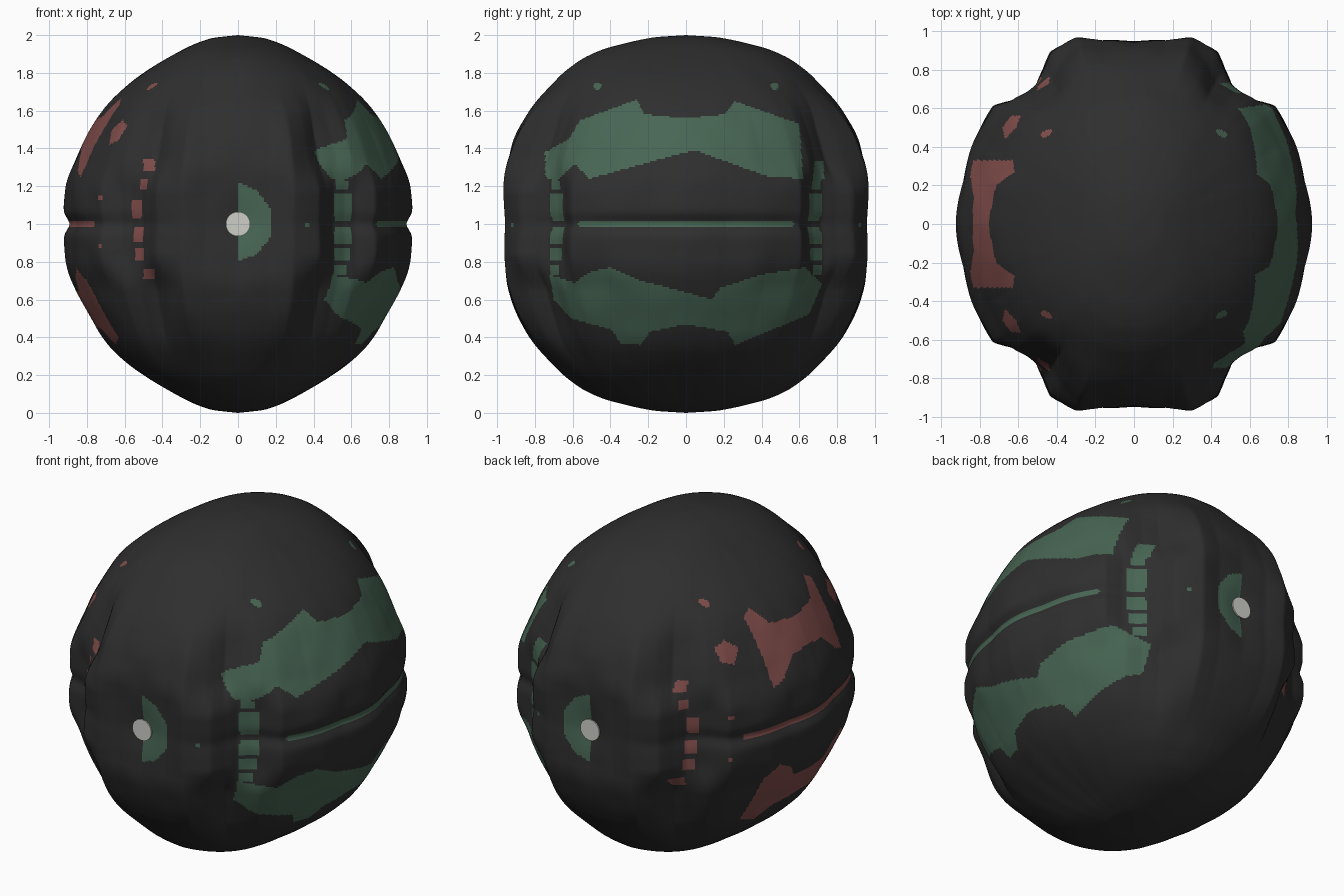
import bpy, math
from mathutils import Vector, noise

if "Cube" in bpy.data.objects:
    bpy.data.objects.remove(bpy.data.objects["Cube"])

def material(name, rgb):
    m = bpy.data.materials.new(name)
    m.diffuse_color = (*rgb, 1)
    m.use_nodes = True
    m.node_tree.nodes["Principled BSDF"].inputs["Base Color"].default_value = m.diffuse_color
    return m

DARK = material("charcoal", (0.028, 0.028, 0.028))
GREEN = material("muted green", (0.064, 0.132, 0.088))
RED = material("muted red", (0.22, 0.075, 0.07))
WHITE = material("off white", (0.62, 0.62, 0.58))

def interp(table, t):
    for (a, u), (b, v) in zip(table, table[1:]):
        if t <= b:
            return u + (v - u) * (t - a) / (b - a)
    return table[-1][1]

def smooth(table, t):
    w = min(.05, (1 - t) * .3)
    return sum(interp(table, abs(t + k * w)) for k in (-1, -.5, 0, .5, 1)) / 5

def step(lo, hi, t):
    t = min(1, max(0, (t - lo) / (hi - lo)))
    return t * t * (3 - 2 * t)

# Radius profiles: width and depth against height
WIDTH = [(0, .93), (.24, .91), (.37, .855), (.5, .785), (.62, .71), (.72, .61),
         (.8, .505), (.87, .39), (.95, .24), (.985, .14), (1, 0)]
DEPTH = [(0, .945), (.3, .955), (.47, .905), (.62, .82), (.75, .70), (.84, .61),
         (.92, .465), (.97, .27), (.99, .16), (1, 0)]
# Outline by angle at the waist, and at the height of the painted bands
WAIST = [(0, .93), (14, .918), (28, .94), (40, .955), (46, .897), (50, .884),
         (55, .886), (59.5, .93), (64, .99), (73, 1.01), (80, .965), (90, .945)]
BAND = [(0, .925), (28, .91), (40, .925), (47, .92), (53, .885), (60, .87),
        (66, .935), (73, .99), (80, .96), (90, .95)]

def radius(a, h, z):
    c, s = abs(math.cos(a)), abs(math.sin(a))
    deg = math.degrees(math.atan2(s, c))
    r = interp(WAIST, deg)
    r += (interp(BAND, deg) - r) * step(.15, .36, h)
    plain = 1 / math.sqrt((c / .93) ** 2 + (s / .95) ** 2)
    r += (plain - r) * step(.45, .8, h)
    r *= c * c * smooth(WIDTH, h) / .93 + s * s * smooth(DEPTH, h) / .95
    # side slit and soft dimple around the front and back dots
    r -= .035 * math.exp(-(z / .045) ** 2) * c * c
    if s > .8:
        r -= .02 * math.exp(-((c / .14) ** 2 + (z / .17) ** 2))
    p = Vector((c * 5, s * 5, z * 5))
    return r * (1 + .010 * noise.noise(p) * min(1, 4 * (h + .1)))

# Painted patch outlines in side view (y, z)
GREEN_PATCHES = [
    [(-.745, 1.25), (-.745, 1.38), (-.62, 1.45), (-.56, 1.55), (-.53, 1.56), (-.26, 1.66),
     (-.22, 1.58), (0, 1.56), (.2, 1.58), (.26, 1.65), (.6, 1.53), (.62, 1.24), (.44, 1.25),
     (.05, 1.39), (-.08, 1.36), (-.51, 1.24), (-.59, 1.32), (-.69, 1.22)],
    [(-.72, .73), (-.59, .69), (-.5, .75), (-.4, .77), (-.24, .7), (.14, .6), (.18, .66),
     (.39, .73), (.63, .77), (.72, .68), (.65, .52), (.26, .36), (.22, .43), (0, .47),
     (-.19, .43), (-.24, .36), (-.35, .37), (-.39, .44), (-.61, .5), (-.7, .6)],
    [(.67, 1.2), (.73, 1.24), (.73, 1.33), (.68, 1.33)]]
RED_PATCHES = [
    [(-.01, 1.55), (.2, 1.57), (.27, 1.67), (.33, 1.63), (.33, 1.25), (.25, 1.28),
     (.15, 1.38), (-.01, 1.4)],
    [(-.01, .47), (.19, .44), (.26, .36), (.38, .4), (.38, .7), (.3, .77), (.2, .72),
     (.14, .64), (-.01, .64)],
    [(.44, 1.5), (.5, 1.55), (.56, 1.52), (.56, 1.44), (.5, 1.42)]]
HALF_DOT = [(0, .8), (.1, .84), (.18, .94), (.18, 1.07), (.1, 1.18), (0, 1.22)]
# Chains of small marks: (x min, x max, z min, z max)
GREEN_MARKS = [(.52, .58, 1.18, 1.23), (.51, .6, 1.02, 1.16), (.51, .6, .89, .98),
               (.51, .59, .81, .87), (.51, .57, .73, .78), (.35, .38, .98, 1.01)]
RED_MARKS = [(.44, .5, 1.28, 1.35), (.48, .52, 1.18, 1.24), (.51, .56, 1.03, 1.13),
             (.5, .55, .9, .98), (.5, .54, .81, .87), (.44, .5, .71, .76),
             (.72, .74, 1.13, 1.15), (.72, .74, .87, .89)]

def inside(p, poly):
    x, y = p
    hit = False
    for (x1, y1), (x2, y2) in zip(poly, poly[1:] + poly[:1]):
        if (y1 > y) != (y2 > y) and x < x1 + (y - y1) * (x2 - x1) / (y2 - y1):
            hit = not hit
    return hit

def paint(c):
    x, y, z = c
    if z < .3 or z > 1.78:
        return 0
    if abs(x) < .2:
        return 1 if x > 0 and inside((x, z), HALF_DOT) else 0
    side = 1 if x > 0 else 2
    marks = GREEN_MARKS if x > 0 else RED_MARKS
    if any(a < abs(x) < b and lo < z < hi for a, b, lo, hi in marks):
        return side
    if abs(z - 1) < .014 and abs(y) < (.57 if x > 0 else .52):
        return side
    if abs(x) < .5 and math.hypot(abs(y) - .47, z - 1.73) < .02:
        return side
    if x > 0:
        return 1 if any(inside((y, z), q) for q in GREEN_PATCHES) else 0
    return 2 if any(inside((abs(y), z), q) for q in RED_PATCHES) else 0

# Lumpy ball body
COLS, ROWS = 480, 281
verts = [(0, 0, 0)]
for j in range(1, ROWS):
    z = math.sin(-math.pi / 2 + math.pi * j / ROWS)
    for i in range(COLS):
        a = 2 * math.pi * i / COLS
        r = radius(a, abs(z), z)
        verts.append((r * math.cos(a), r * math.sin(a), z + 1))
verts.append((0, 0, 2))
top = len(verts) - 1
last = 1 + (ROWS - 2) * COLS
faces = []
for i in range(COLS):
    k = (i + 1) % COLS
    faces.append((0, 1 + k, 1 + i))
    faces.append((last + i, last + k, top))
    for j in range(ROWS - 2):
        b = 1 + j * COLS
        faces.append((b + i, b + k, b + COLS + k, b + COLS + i))
mesh = bpy.data.meshes.new("lumpy_ball")
mesh.from_pydata(verts, [], faces)
for m in (DARK, GREEN, RED):
    mesh.materials.append(m)
for p in mesh.polygons:
    p.use_smooth = True
    p.material_index = paint(p.center)
ball = bpy.data.objects.new("lumpy_ball", mesh)
bpy.context.collection.objects.link(ball)

# White dots at the front and back
for name, sgn in (("front_dot", -1), ("back_dot", 1)):
    a = sgn * math.pi / 2
    y = sgn * (max(radius(a + d, abs(z), z) for d in (-.06, 0, .06) for z in (-.06, 0, .06)) + .001)
    bpy.ops.mesh.primitive_cylinder_add(vertices=24, radius=.065, depth=.008,
                                        location=(0, y, 1), rotation=(math.pi / 2, 0, 0))
    dot = bpy.context.object
    dot.name = name
    dot.data.materials.append(WHITE)
